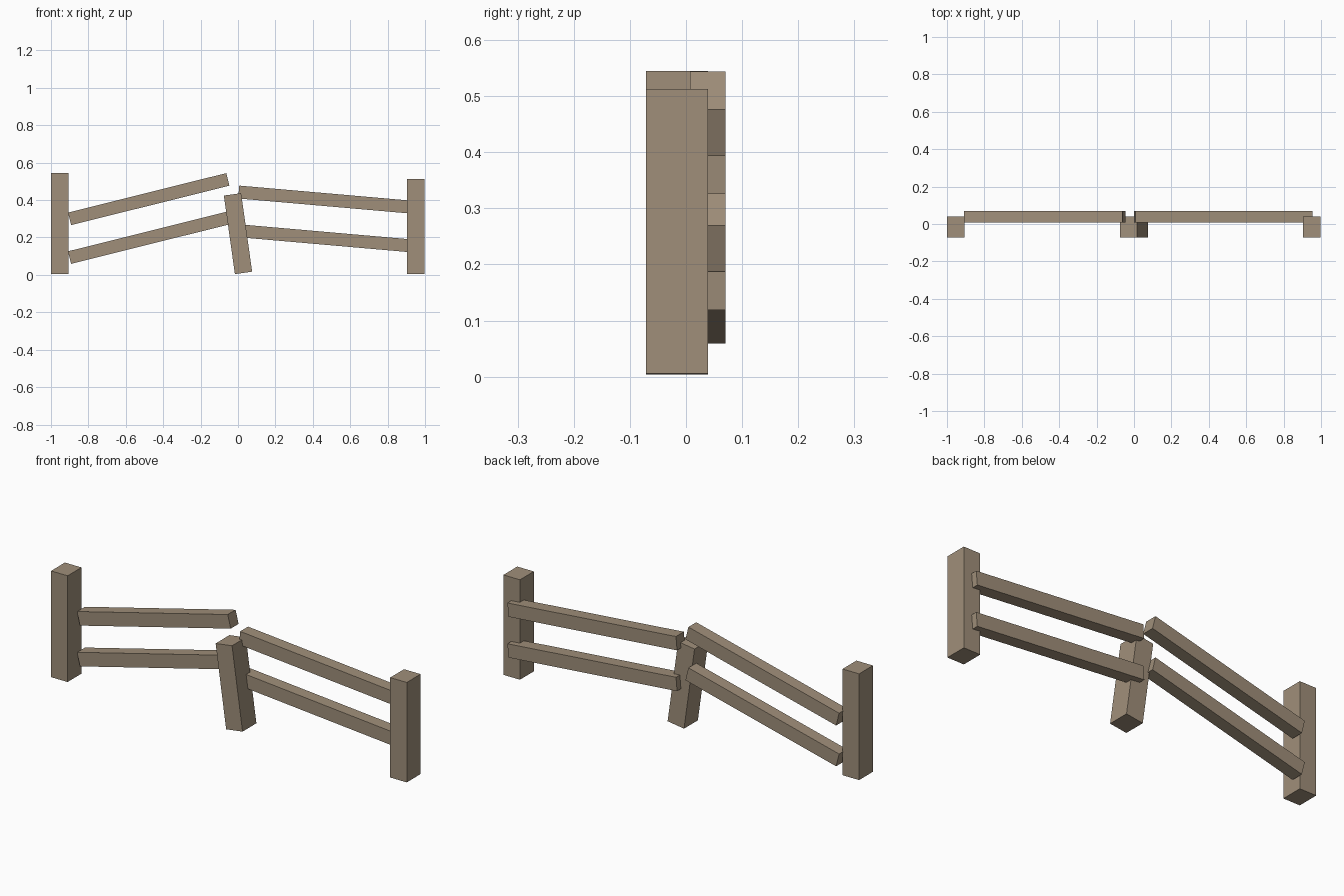
import bpy
import math

cube = bpy.data.objects.get("Cube")
if cube:
    bpy.data.objects.remove(cube, do_unlink=True)

# Weathered wood
wood = bpy.data.materials.new("weathered_wood")
wood.use_nodes = True
colour = (0.35, 0.275, 0.195, 1.0)
wood.diffuse_color = colour
wood.node_tree.nodes["Principled BSDF"].inputs["Base Color"].default_value = colour


def beam(name, centre, size, tilt=0.0):
    """Flat-sided beam, tilted in the plane of the fence (degrees)."""
    bpy.ops.mesh.primitive_cube_add(size=1, location=centre)
    obj = bpy.context.object
    obj.name = name
    obj.scale = size
    obj.rotation_euler.y = -math.radians(tilt)
    obj.data.materials.append(wood)
    return obj


POST_Y, POST_WIDTH, POST_DEPTH = -0.016, 0.093, 0.111
RAIL_Y, RAIL_DEPTH, RAIL_HEIGHT = 0.039, 0.063, 0.069
RAIL_GAP = 0.207

# Posts: two upright ends and a short leaning one in the middle
for name, x, z, height, tilt in (
    ("right_post", -0.953, 0.2755, 0.539, 0),
    ("middle_post", 0.0, 0.2205, 0.424, 8),
    ("left_post", 0.951, 0.2595, 0.507, 0),
):
    beam(name, (x, POST_Y, z), (POST_WIDTH, POST_DEPTH, height), tilt)

# Rails: a parallel pair on each side of the middle post
for side, x, z, length, tilt in (
    ("right", -0.4775, 0.405, 0.872, 14),
    ("left", 0.477, 0.4015, 0.950, -5),
):
    for level, drop in (("upper", 0), ("lower", RAIL_GAP)):
        beam(f"{side}_{level}_rail", (x, RAIL_Y, z - drop),
             (length, RAIL_DEPTH, RAIL_HEIGHT), tilt)
